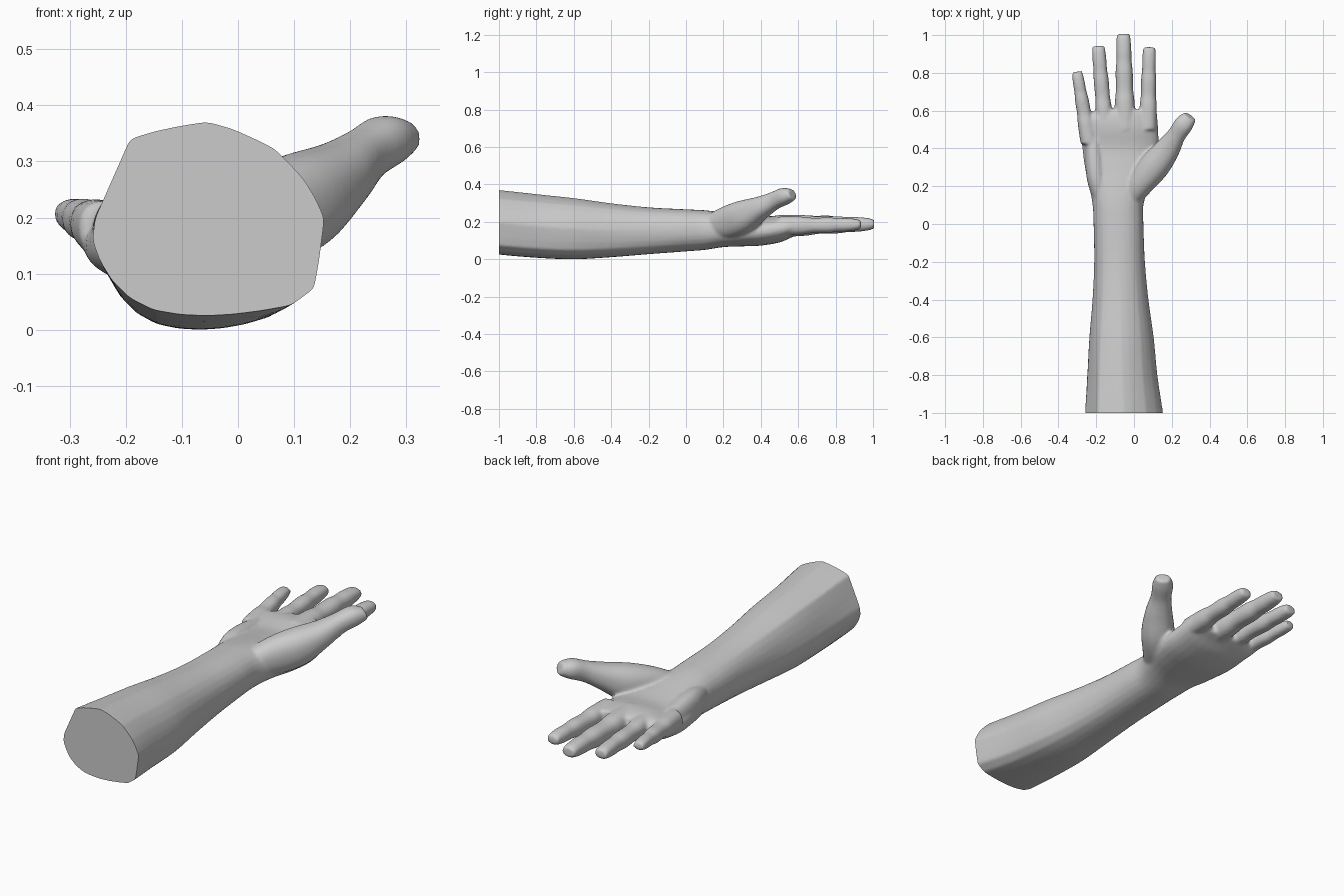
import bpy, bmesh, math
from mathutils import Vector

if "Cube" in bpy.data.objects:
    bpy.data.objects.remove(bpy.data.objects["Cube"])

SIDES = 28
# Cut section of the upper forearm (x, z), faceted, counter-clockwise from the right
CUT = [(.155, .205), (.12, .265), (.07, .32), (0, .355), (-.06, .372), (-.19, .345),
       (-.265, .175), (-.245, .12), (-.21, .065), (-.15, .035), (-.09, .025),
       (-.03, .025), (.09, .04), (.138, .075)]
CUT = [Vector(((x + .055) / .21, (z - .1985) / .1735)) for x, z in CUT]


def cut_point(a):
    """Where a ray at angle a meets the faceted section."""
    d = Vector((math.cos(a), math.sin(a)))
    for p, q in zip(CUT, CUT[1:] + CUT[:1]):
        e = q - p
        den = d.x * e.y - d.y * e.x
        if abs(den) > 1e-9:
            t = (p.x * e.y - p.y * e.x) / den
            s = (p.x * d.y - p.y * d.x) / den
            if t > 0 and -1e-6 <= s <= 1 + 1e-6:
                return d * t
    return d


def oval_point(a, n=2.3):
    c, s = math.cos(a), math.sin(a)
    r = (abs(c) ** n + abs(s) ** n) ** (-1 / n)
    return Vector((c * r, s * r))


def refine(stations, steps=5):
    """Smooth the stations with a Catmull-Rom spline."""
    P = [Vector(s) for s in stations]
    P = [2 * P[0] - P[1]] + P + [2 * P[-1] - P[-2]]
    out = []
    for i in range(1, len(P) - 2):
        a, b, c, d = P[i - 1:i + 3]
        for k in range(steps):
            t = k / steps
            out.append(.5 * (2 * b + (c - a) * t + (2 * a - 5 * b + 4 * c - d) * t * t
                             + (3 * b - a - 3 * c + d) * t ** 3))
    return out + [P[-2]]


def tube(bm, stations, axis=(0, 1, 0), facet=False):
    """Loft through stations of (x, y, z, half width, half height)."""
    axis = Vector(axis).normalized()
    side = axis.cross(Vector((0, 0, 1))).normalized()
    up = side.cross(axis)
    rings = []
    for s in refine(stations):
        c, w, h = Vector(s[:3]), s[3], s[4]
        f = min(1, max(0, -c.y)) if facet else 0
        ring = []
        for i in range(SIDES):
            a = math.tau * i / SIDES
            p = oval_point(a)
            if f:
                p = p.lerp(cut_point(a), f)
            ring.append(bm.verts.new(c + side * p.x * w + up * p.y * h))
        rings.append(ring)
    for r, q in zip(rings, rings[1:]):
        for i in range(SIDES):
            j = (i + 1) % SIDES
            bm.faces.new((r[i], r[j], q[j], q[i]))
    bm.faces.new(rings[0][::-1])
    bm.faces.new(rings[-1])


bm = bmesh.new()

# Forearm, wrist and palm: y, left, right, bottom, top
arm = [(-1.1, -.268, .165, .04, .378), (-1, -.265, .155, .025, .372), (-.8, -.252, .125, .008, .35),
       (-.6, -.24, .105, .0, .328), (-.4, -.222, .077, .011, .30), (-.2, -.212, .058, .027, .278),
       (0, -.214, .05, .042, .267), (.1, -.219, .05, .05, .262), (.2, -.237, .08, .065, .25),
       (.3, -.26, .115, .069, .235), (.4, -.273, .13, .073, .225), (.5, -.28, .128, .09, .235),
       (.56, -.284, .124, .115, .232), (.605, -.19, .112, .135, .222)]
tube(bm, [((l + r) / 2, y, (b + t) / 2, (r - l) / 2, (t - b) / 2) for y, l, r, b, t in arm], facet=True)

# Fleshy pad on the little-finger side of the palm
tube(bm, [(-.17, .08, .16, .03, .05), (-.2, .24, .17, .05, .075), (-.215, .42, .165, .045, .065),
          (-.22, .5, .17, .03, .04)])

# Thumb with its base mound
tube(bm, [(-.03, .12, .17, .05, .06), (.04, .22, .195, .07, .088), (.11, .31, .228, .08, .088),
          (.18, .40, .275, .065, .062), (.225, .47, .312, .049, .048), (.265, .53, .338, .05, .046),
          (.297, .57, .347, .036, .03)], axis=(.5, .72, .33))


# Fingers: base, tip, base half width, tip half width
def finger(base, tip, w0, w1):
    b, t = Vector(base), Vector(tip)
    shape = [(0, 1, 1.1), (.28, 1, 1.05), (.42, .9, .9), (.6, .93, .95), (.72, .84, .84),
             (.82, .86, .84), (.94, .83, .72), (1, .74, .5)]
    st = []
    for k, w, h in shape:
        taper = w0 + (w1 / .8 - w0) * k
        st.append((*b.lerp(t, k), taper * w, taper * h))
    tube(bm, st, axis=t - b)


for f in [((.073, .50, .178), (.081, .936, .186), .047, .033),
          ((-.046, .50, .178), (-.056, 1.006, .188), .055, .036),
          ((-.15, .48, .182), (-.189, .942, .190), .044, .034),
          ((-.237, .43, .180), (-.302, .806, .208), .046, .028)]:
    finger(*f)

mesh = bpy.data.meshes.new("arm_and_hand")
bm.to_mesh(mesh)
bm.free()
obj = bpy.data.objects.new("arm_and_hand", mesh)
bpy.context.collection.objects.link(obj)

# Fuse all parts into one soft skin
rm = obj.modifiers.new("fuse", 'REMESH')
rm.mode = 'VOXEL'
rm.voxel_size = .0075
sm = obj.modifiers.new("soften", 'SMOOTH')
sm.factor = .5
sm.iterations = 8
dg = bpy.context.evaluated_depsgraph_get()
skin = bpy.data.meshes.new_from_object(obj.evaluated_get(dg))
obj.modifiers.clear()

# Flat cut at the end of the forearm
bm = bmesh.new()
bm.from_mesh(skin)
bmesh.ops.bisect_plane(bm, geom=bm.verts[:] + bm.edges[:] + bm.faces[:], plane_co=(0, -1, 0),
                       plane_no=(0, 1, 0), clear_inner=True)
bmesh.ops.holes_fill(bm, edges=[e for e in bm.edges if e.is_boundary], sides=0)
bmesh.ops.recalc_face_normals(bm, faces=bm.faces[:])
bm.to_mesh(skin)
bm.free()
obj.data = skin

grey = bpy.data.materials.new("plain grey")
grey.diffuse_color = (.6, .6, .6, 1)
grey.use_nodes = True
grey.node_tree.nodes["Principled BSDF"].inputs["Base Color"].default_value = grey.diffuse_color
skin.materials.clear()
skin.materials.append(grey)

bpy.context.view_layer.objects.active = obj
obj.select_set(True)
bpy.ops.object.shade_smooth_by_angle(angle=math.radians(45))
